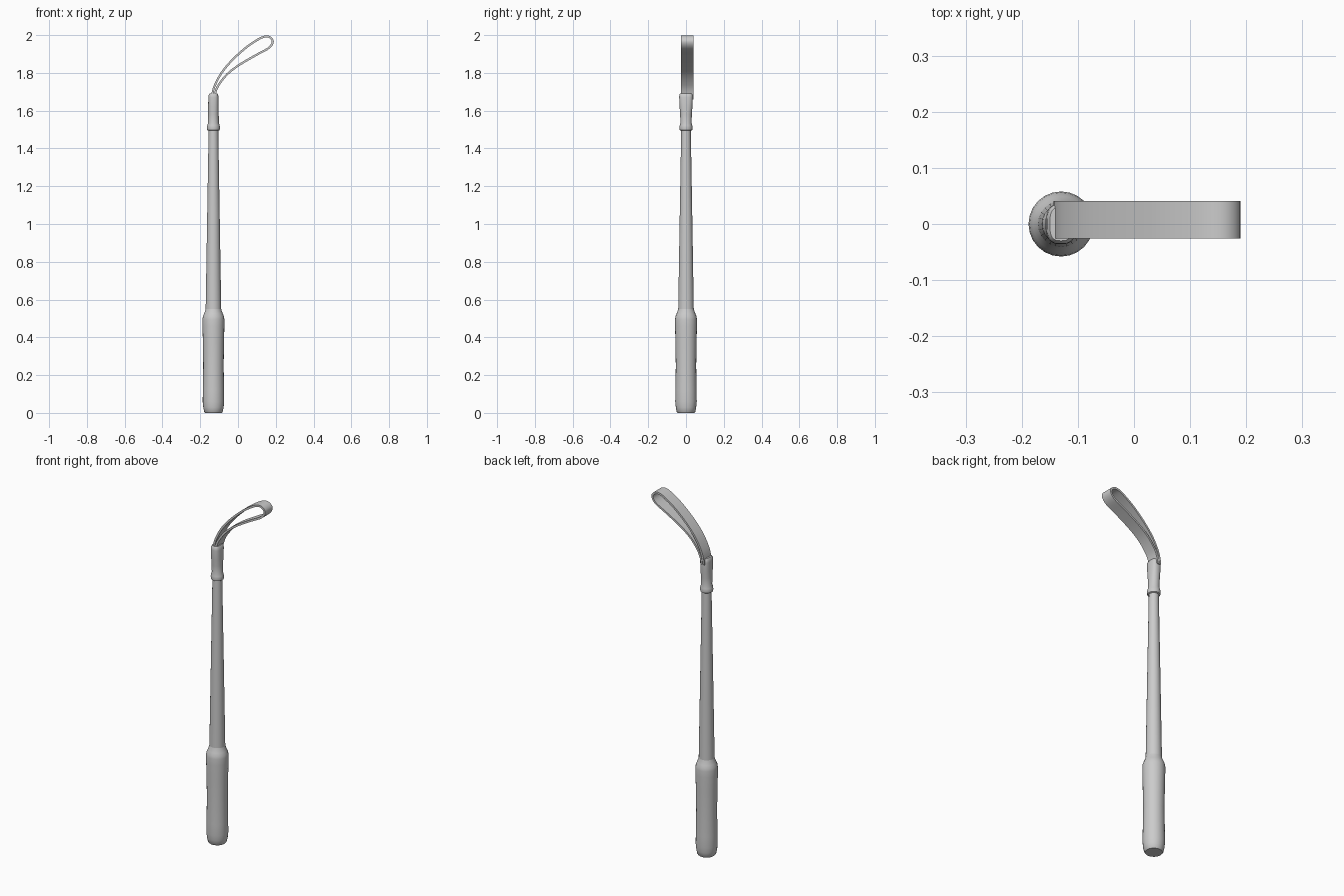
import bpy, bmesh, math
from mathutils import Vector

if "Cube" in bpy.data.objects:
    bpy.data.objects.remove(bpy.data.objects["Cube"])

AXIS_X = -0.13
SIDES = 24


def finish(bm, name, angle=40):
    bmesh.ops.recalc_face_normals(bm, faces=bm.faces)
    mesh = bpy.data.meshes.new(name)
    bm.to_mesh(mesh)
    bm.free()
    obj = bpy.data.objects.new(name, mesh)
    bpy.context.collection.objects.link(obj)
    bpy.ops.object.select_all(action='DESELECT')
    obj.select_set(True)
    bpy.context.view_layer.objects.active = obj
    bpy.ops.object.shade_smooth_by_angle(angle=math.radians(angle))
    return obj


def loft(name, rings):
    """Skin rings of (z, half width x, half width y, squareness) and cap the ends."""
    bm = bmesh.new()
    loops = []
    for z, rx, ry, power in rings:
        loop = []
        for i in range(SIDES):
            a = 2 * math.pi * i / SIDES
            c, s = math.cos(a), math.sin(a)
            x = math.copysign(abs(c) ** (2 / power), c) * rx
            y = math.copysign(abs(s) ** (2 / power), s) * ry
            loop.append(bm.verts.new((AXIS_X + x, y, z)))
        loops.append(loop)
    for low, high in zip(loops, loops[1:]):
        for i in range(SIDES):
            j = (i + 1) % SIDES
            bm.faces.new((low[i], low[j], high[j], high[i]))
    bm.faces.new(loops[0])
    bm.faces.new(loops[-1])
    return finish(bm, name)


def round_rings(profile):
    return [(z, r, r, 2) for z, r in profile]


# Grip with a slight waist and rounded ends
loft("grip", round_rings([
    (0.0, 0.044), (0.006, 0.049), (0.03, 0.054), (0.06, 0.057), (0.12, 0.056),
    (0.25, 0.054), (0.38, 0.056), (0.46, 0.058), (0.495, 0.058), (0.51, 0.056),
    (0.525, 0.050), (0.54, 0.044), (0.555, 0.040)]))

# Long tapering shaft
loft("shaft", round_rings([(0.50, 0.0415), (0.56, 0.041), (1.05, 0.033), (1.52, 0.025)]))

# Collar, round with a lip below and flattened where it holds the strap
loft("collar", [
    (1.495, 0.029, 0.029, 2), (1.498, 0.033, 0.033, 2), (1.510, 0.0345, 0.0345, 2),
    (1.522, 0.033, 0.033, 2), (1.535, 0.0285, 0.0295, 2), (1.58, 0.028, 0.031, 2.1),
    (1.62, 0.028, 0.034, 2.4), (1.67, 0.027, 0.036, 2.8), (1.684, 0.025, 0.035, 3),
    (1.692, 0.020, 0.030, 3)])

# Wrist loop: a flat strap following a smooth path
PATH = [Vector(p) for p in [
    (-0.138, 1.66), (-0.135, 1.69), (-0.122, 1.735), (-0.087, 1.80), (-0.034, 1.864),
    (0.034, 1.927), (0.093, 1.969), (0.137, 1.991), (0.168, 1.989), (0.184, 1.966),
    (0.163, 1.932), (0.093, 1.893), (0.008, 1.843), (-0.056, 1.794), (-0.103, 1.735),
    (-0.122, 1.69), (-0.126, 1.66)]]


def smooth_path(pts, steps=5):
    ext = [2 * pts[0] - pts[1]] + pts + [2 * pts[-1] - pts[-2]]
    out = []
    for a, b, c, d in zip(ext, ext[1:], ext[2:], ext[3:]):
        for k in range(steps):
            t = k / steps
            out.append(0.5 * (2 * b + (c - a) * t + (2 * a - 5 * b + 4 * c - d) * t * t
                              + (3 * b - 3 * c + d - a) * t ** 3))
    return out + [pts[-1]]


bm = bmesh.new()
line = smooth_path(PATH)
HALF, Y0, Y1 = 0.0055, -0.026, 0.041
sections = []
for i, p in enumerate(line):
    t = (line[min(i + 1, len(line) - 1)] - line[max(i - 1, 0)]).normalized()
    n = Vector((-t.y, t.x)) * HALF
    sections.append([bm.verts.new((q.x, y, q.y)) for q, y in
                     ((p + n, Y0), (p + n, Y1), (p - n, Y1), (p - n, Y0))])
for s, e in zip(sections, sections[1:]):
    for k in range(4):
        m = (k + 1) % 4
        bm.faces.new((s[k], s[m], e[m], e[k]))
bm.faces.new(sections[0])
bm.faces.new(sections[-1])
finish(bm, "wrist_strap")
